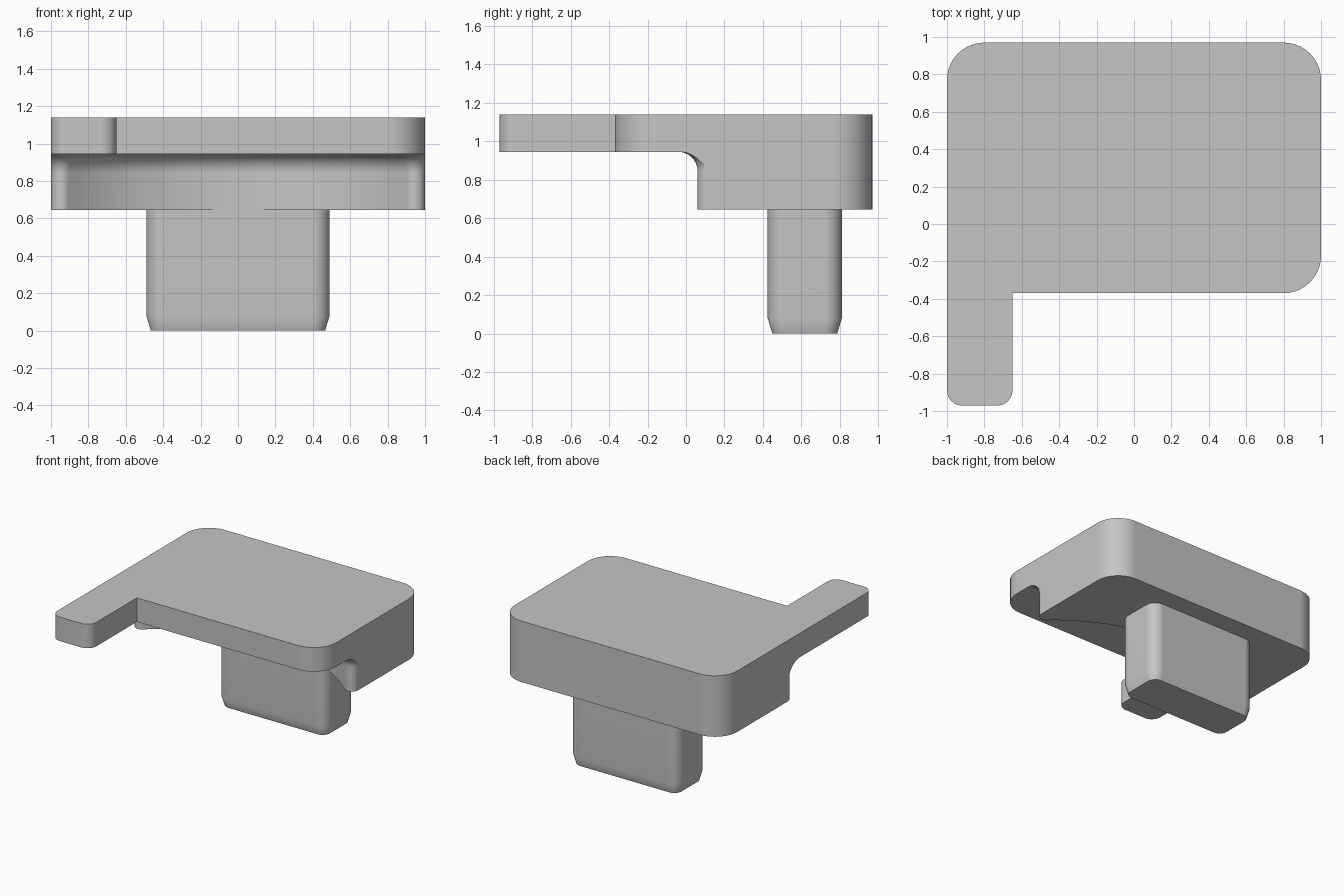
import bpy
import bmesh
from math import pi, sin, cos, acos, atan2, sqrt, radians

cube = bpy.data.objects.get("Cube")
if cube:
    bpy.data.objects.remove(cube, do_unlink=True)

TOP, UNDER, FOOT = 1.14, 0.945, 0.645      # plate top, plate underside, block bottom
BACK, FRONT, ARM_END, ARM_X = 0.97, -0.37, -0.97, -0.65
FILLET, LIP_R, SWEEP_R = 0.1, 0.056, 1.35
LIP_X, LIP_Y = 1 - LIP_R, 0.116
SWEEP_Y = LIP_Y - sqrt((SWEEP_R + LIP_R) ** 2 - LIP_X ** 2)

grey = bpy.data.materials.new("plain grey")
grey.use_nodes = True
colour = (0.56, 0.56, 0.56, 1)
grey.diffuse_color = colour
grey.node_tree.nodes["Principled BSDF"].inputs["Base Color"].default_value = colour


def arc(cx, cy, r, a0, a1, n=10):
    angles = [a0 + (a1 - a0) * i / n for i in range(n + 1)]
    return [(cx + r * cos(a), cy + r * sin(a)) for a in angles]


def corner(x, y, sx, sy, r):
    """Rounded corner, counter-clockwise, pointing towards (sx, sy)."""
    mid = atan2(sy, sx)
    return arc(x - sx * r, y - sy * r, r, mid - pi / 4, mid + pi / 4)


def ring(bm, points, z):
    return [bm.verts.new((x, y, z)) for x, y in points]


def bridge(bm, low, high):
    for i in range(len(low)):
        j = (i + 1) % len(low)
        bm.faces.new((low[i], low[j], high[j], high[i]))


def finish(bm, name):
    bmesh.ops.remove_doubles(bm, verts=bm.verts, dist=0.0005)
    bmesh.ops.recalc_face_normals(bm, faces=bm.faces)
    mesh = bpy.data.meshes.new(name)
    bm.to_mesh(mesh)
    bm.free()
    mesh.materials.append(grey)
    obj = bpy.data.objects.new(name, mesh)
    bpy.context.collection.objects.link(obj)
    bpy.ops.object.select_all(action='DESELECT')
    obj.select_set(True)
    bpy.context.view_layer.objects.active = obj
    bpy.ops.object.shade_smooth_by_angle(angle=radians(25))
    obj.modifiers.new("even shading", 'WEIGHTED_NORMAL').keep_sharp = True
    return obj


def block_front(d):
    """Hollowed front edge of the block, grown forwards by d, from left to right."""
    lip = arc(LIP_X, LIP_Y, LIP_R + d, -acos(LIP_R / (LIP_R + d)),
              atan2(SWEEP_Y - LIP_Y, -LIP_X))
    sweep = arc(0, SWEEP_Y, SWEEP_R - d, atan2(LIP_Y - SWEEP_Y, LIP_X), pi / 2, 20)
    half = lip + sweep[1:]
    return [(-x, y) for x, y in half] + half[-2::-1]


# Body: block with a filleted hollow front, carrying the plate and its arm
bm = bmesh.new()
back = corner(1, BACK, 1, 1, 0.2) + corner(-1, BACK, -1, 1, 0.2)
lower = ring(bm, block_front(0) + back, FOOT)
bm.faces.new(lower[::-1])
STEPS = 10
for i in range(STEPS + 1):
    t = pi / 2 * i / STEPS
    front = block_front(FILLET * (1 - cos(t)))
    upper = ring(bm, front + back, UNDER - FILLET * (1 - sin(t)))
    bridge(bm, lower, upper)
    lower = upper

# Plate edge runs round the arm and the right front corner
edge = (corner(-1, ARM_END, -1, -1, 0.08) + corner(ARM_X, ARM_END, 1, -1, 0.08)
        + [(ARM_X, FRONT)] + corner(1, FRONT, 1, -1, 0.2))
n = len(front)
edge_low = ring(bm, edge, UNDER)
bm.faces.new(edge_low[::-1] + lower[:n])
outline = [front[0]] + edge + [front[-1]] + back
outline_low = [lower[0]] + edge_low + [lower[n - 1]] + lower[n:]
outline_top = ring(bm, outline, TOP)
bridge(bm, outline_low, outline_top)
bm.faces.new(outline_top)
finish(bm, "plate_and_block")

# Peg: rounded bar with a chamfered lower end
bm = bmesh.new()
PEG_X, PEG_Y, PEG_DEPTH, PEG_R = 0.49, 0.618, 0.193, 0.09
previous = None
for z, inset in ((0, 0.024), (0.08, 0), (FOOT, 0)):
    x, y = PEG_X - inset, PEG_DEPTH - inset
    points = []
    for sx, sy in ((-1, -1), (1, -1), (1, 1), (-1, 1)):
        points += corner(sx * x, PEG_Y + sy * y, sx, sy, PEG_R - inset)
    current = ring(bm, points, z)
    if previous:
        bridge(bm, previous, current)
    else:
        bm.faces.new(current[::-1])
    previous = current
finish(bm, "peg")
